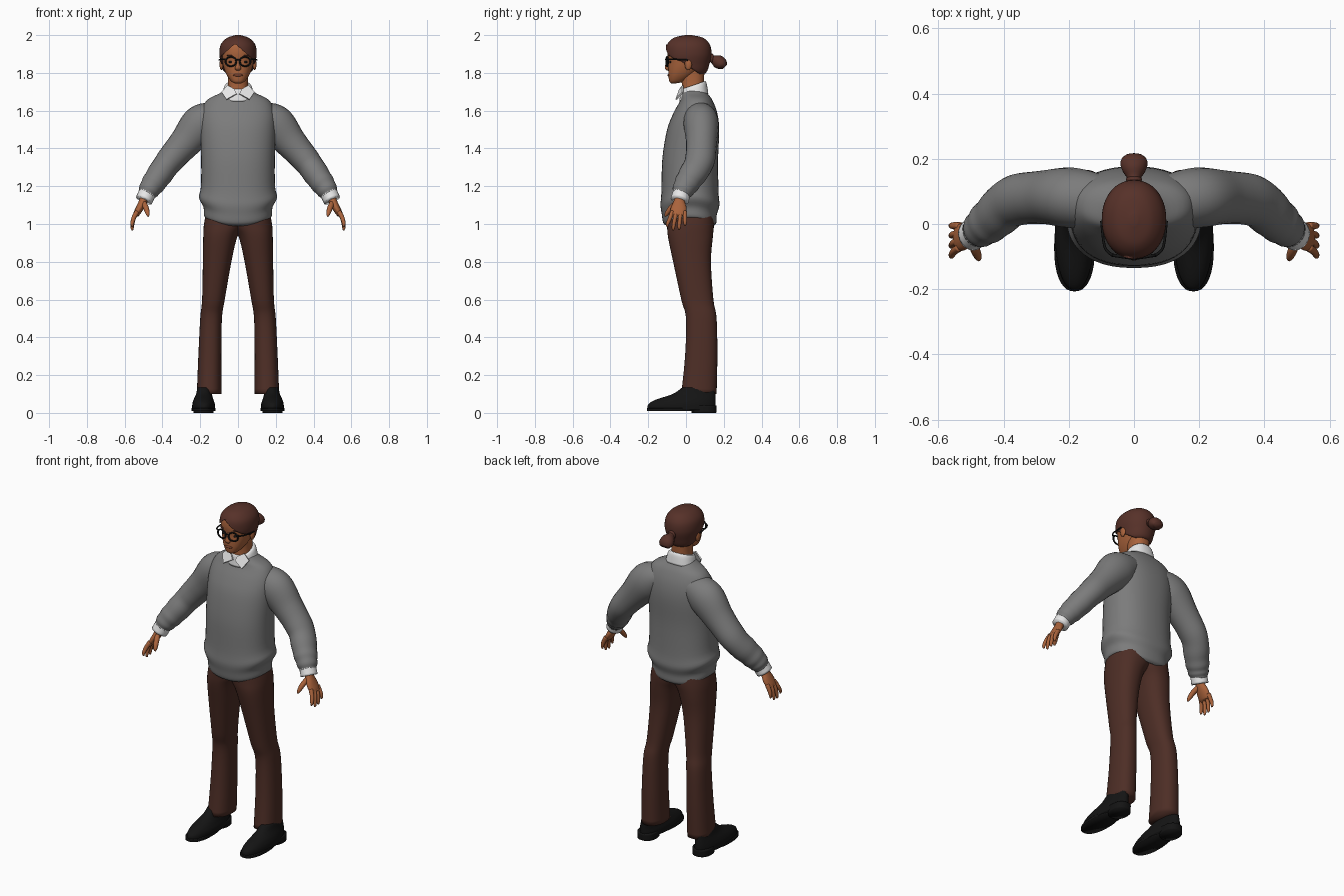
import bpy, math
from mathutils import Vector

default = bpy.data.objects.get("Cube")
if default:
    bpy.data.objects.remove(default, do_unlink=True)


def material(name, *rgb):
    m = bpy.data.materials.new(name)
    m.use_nodes = True
    m.diffuse_color = (*rgb, 1)
    shader = m.node_tree.nodes["Principled BSDF"]
    shader.inputs["Base Color"].default_value = (*rgb, 1)
    shader.inputs["Roughness"].default_value = 0.8
    return m


GREY = material("sweater grey", 0.2, 0.2, 0.2)
WHITE = material("shirt white", 0.8, 0.8, 0.8)
BROWN = material("trouser brown", 0.075, 0.027, 0.019)
HAIR = material("hair brown", 0.095, 0.031, 0.022)
SKIN = material("skin", 0.4, 0.125, 0.045)
LIP = material("lip", 0.25, 0.07, 0.035)
BLACK = material("black", 0.007, 0.007, 0.007)


def finish(obj, mat, mirror=False, smooth=True):
    obj.data.materials.append(mat)
    if smooth:
        obj.data.shade_smooth()
    if mirror:
        obj.modifiers.new("Mirror", "MIRROR")
    return obj


def mesh_object(name, verts, faces, mat, mirror=False, smooth=True):
    mesh = bpy.data.meshes.new(name)
    mesh.from_pydata(verts, [], faces)
    obj = bpy.data.objects.new(name, mesh)
    bpy.context.collection.objects.link(obj)
    return finish(obj, mat, mirror, smooth)


def spline(keys, steps):
    """Catmull-Rom interpolation of equally long tuples."""
    keys = [keys[0], *keys, keys[-1]]
    out = []
    for a, b, c, d in zip(keys, keys[1:], keys[2:], keys[3:]):
        for s in range(steps):
            t = s / steps
            out.append([q + t / 2 * (r - p + t * (2*p - 5*q + 4*r - w + t * (3*(q - r) + w - p)))
                        for p, q, r, w in zip(a, b, c, d)])
    return out + [list(keys[-1])]


def skin_rings(name, rings, mat, mirror=False):
    n = len(rings[0])
    verts = [v for ring in rings for v in ring]
    faces = [(i*n + j, i*n + (j+1) % n, (i+1)*n + (j+1) % n, (i+1)*n + j)
             for i in range(len(rings) - 1) for j in range(n)]
    faces += [tuple(reversed(range(n))), tuple(range(len(verts) - n, len(verts)))]
    return mesh_object(name, verts, faces, mat, mirror)


def loft(name, keys, mat, mirror=False, power=2.3, tilt=0, dip=None, sides=36, steps=4):
    """Stack level rounded sections given as (z, x0, x1, y0, y1)."""
    rings = []
    for z, x0, x1, y0, y1 in spline(keys, steps):
        ring = []
        for k in range(sides):
            a = math.tau * k / sides
            c, s = [math.copysign(abs(f) ** (2 / power), f) for f in (math.cos(a), math.sin(a))]
            drop = dip(z) * s * s if dip else 0
            ring.append(((x0 + x1 + c * (x1 - x0)) / 2, (y0 + y1 + s * (y1 - y0)) / 2,
                         z + tilt * s - drop))
        rings.append(ring)
    return skin_rings(name, rings, mat, mirror)


def even(*keys):
    return [(z, -r, r, y0, y1) for z, r, y0, y1 in keys]


def tube(name, keys, mat, mirror=False, ref=(0, 1, 0), sides=16, steps=4, ripple=None):
    """Sweep ellipses along a path given as (x, y, z, radius along ref, radius across)."""
    pts = spline(keys, steps)
    rings = []
    for i, p in enumerate(pts):
        ahead, behind = pts[min(i + 1, len(pts) - 1)], pts[max(i - 1, 0)]
        t = (Vector(ahead[:3]) - Vector(behind[:3])).normalized()
        u = Vector(ref)
        u = (u - t * u.dot(t)).normalized()
        v = t.cross(u)
        f = ripple(i / (len(pts) - 1)) if ripple else 1
        rings.append([Vector(p[:3]) + f * (u * p[3] * math.cos(a) + v * p[4] * math.sin(a))
                      for a in [math.tau * k / sides for k in range(sides)]])
    return skin_rings(name, rings, mat, mirror)


def ball(name, at, size, mat, mirror=False):
    bpy.ops.mesh.primitive_uv_sphere_add(segments=16, ring_count=10, location=at)
    obj = bpy.context.object
    obj.name, obj.scale = name, size
    bpy.ops.object.transform_apply(location=True, rotation=True, scale=True)
    return finish(obj, mat, mirror)


# Sweater body with a blousy hem that hangs lower at front and back
loft("sweater_body", even(
    (1.03, .168, -.10, .145), (1.045, .18, -.12, .16), (1.09, .183, -.128, .163),
    (1.14, .207, -.135, .177), (1.2, .196, -.13, .172), (1.35, .195, -.125, .17),
    (1.5, .2, -.1, .176), (1.59, .195, -.065, .165), (1.655, .165, -.03, .14),
    (1.69, .1, -.025, .115), (1.71, .07, -.015, .1)), GREY,
    dip=lambda z: .04 * max(0, min(1, (1.3 - z) / .15)), sides=48)

# Sleeves with folds toward the wrist
tube("sleeve", [
    (.1, .07, 1.58, .08, .07), (.19, .08, 1.53, .093, .105), (.28, .082, 1.43, .082, .085),
    (.37, .07, 1.325, .078, .072), (.43, .02, 1.24, .07, .066), (.465, -.01, 1.19, .06, .058),
    (.485, -.025, 1.155, .048, .046)], GREY, True, sides=24, steps=6,
    ripple=lambda t: 1 + .035 * max(0, t - .3) * math.sin(44 * t) / .7)

# Shirt cuffs, collar and collar wings
tube("shirt_cuff", [(.475, -.02, 1.175, .046, .046), (.498, -.034, 1.125, .049, .046)],
     WHITE, True, sides=20)
loft("shirt_collar", even((1.67, .088, -.035, .118), (1.72, .075, -.03, .11),
                          (1.735, .066, -.026, .102)), WHITE, tilt=.022)
wing = mesh_object("collar_wing", [
    (.008, -.042, 1.69), (.062, -.056, 1.66), (.088, -.02, 1.7), (.055, -.02, 1.735),
    (.02, -.036, 1.715)], [(0, 1, 2, 3, 4)], WHITE, True, False)
wing.modifiers.new("Thickness", "SOLIDIFY").thickness = .008

# Trousers
loft("trouser_leg", [
    (.1, .088, .218, -.025, .162), (.3, .088, .21, -.005, .166), (.5, .085, .2, 0, .162),
    (.6, .07, .19, -.025, .145), (.8, .035, .186, -.068, .132), (.93, .004, .184, -.095, .142),
    (1, -.04, .18, -.1, .148), (1.08, -.06, .165, -.1, .145)], BROWN, True, steps=5)

# Shoes: upper, sole and raised heel
loft("shoe_upper", [
    (.015, .122, .242, -.203, .155), (.045, .122, .242, -.2, .157), (.07, .13, .235, -.16, .157),
    (.1, .138, .222, -.07, .155), (.135, .14, .215, -.02, .15)], BLACK, True, power=2.1)
loft("shoe_sole", [(.01, .12, .245, -.207, .06), (.025, .12, .245, -.207, .07)], BLACK, True)
loft("shoe_heel", [(0, .13, .236, .03, .16), (.04, .13, .236, .025, .162)], BLACK, True)

# Hands
tube("palm", [
    (.49, -.03, 1.16, .026, .024), (.5, -.035, 1.125, .028, .022), (.52, -.038, 1.085, .042, .02),
    (.54, -.042, 1.05, .04, .016), (.543, -.042, 1.04, .03, .008)], SKIN, True)
for i, (name, tip) in enumerate([("index", .985), ("middle", .967), ("ring", .97), ("little", .99)]):
    y = -.072 + .022 * i
    lean = -.026 + .009 * i
    tube(name + "_finger", [
        (.535, y, 1.065, .012, .013), (.553, y + lean / 2, 1.03, .011, .012),
        (.56, y + lean, tip + .015, .009, .009), (.558, y + lean, tip, .004, .004)],
        SKIN, True, sides=10)
tube("thumb", [(.5, -.045, 1.115, .014, .016), (.487, -.08, 1.085, .015, .014),
               (.478, -.102, 1.055, .011, .011), (.475, -.11, 1.04, .004, .005)],
     SKIN, True, ref=(1, 0, 0), sides=10)

# Neck and head
loft("neck", even((1.66, .062, -.022, .1), (1.74, .054, -.022, .094),
                  (1.83, .056, -.03, .1)), SKIN)
loft("head", even(
    (1.745, .018, -.078, -.05), (1.755, .036, -.088, -.01), (1.785, .058, -.093, .04),
    (1.82, .073, -.094, .08), (1.86, .083, -.093, .11), (1.91, .086, -.098, .118),
    (1.955, .075, -.085, .1), (1.985, .03, -.03, .05)), SKIN)
ball("ear", (.088, .012, 1.845), (.01, .019, .03), SKIN, True)
tube("nose", [(0, -.088, 1.872, .007, .008), (0, -.098, 1.845, .009, .01),
              (0, -.1, 1.826, .017, .012), (0, -.093, 1.816, .012, .005)],
     SKIN, ref=(1, 0, 0))
ball("lips", (0, -.09, 1.788), (.026, .008, .007), LIP)
ball("eye", (.036, -.082, 1.858), (.014, .006, .007), BLACK, True)
ball("eyebrow", (.038, -.084, 1.892), (.022, .01, .004), HAIR, True)

# Hair cap, lifted to a parted hairline
hair = loft("hair", even(
    (1.79, .03, 0, .06), (1.8, .075, -.09, .105), (1.85, .09, -.1, .125),
    (1.9, .099, -.107, .135), (1.95, .091, -.1, .126), (1.985, .058, -.065, .092),
    (2, .012, -.005, .03)), HAIR, power=2.1, sides=64, steps=8)
for v in hair.data.vertices:
    x, y, z = v.co
    limit = 1.955 - .9 * abs(x + .015) if y < -.03 else 1.865 - .7 * (y + .03)
    v.co.z = max(z, limit)

# Ponytail with its tie
tube("ponytail", [(0, .115, 1.885, .03, .03), (0, .138, 1.875, .02, .02),
                  (0, .165, 1.862, .036, .034), (0, .19, 1.847, .042, .032),
                  (0, .206, 1.832, .03, .016)], HAIR, ref=(1, 0, 0))
ball("hair_tie", (0, .137, 1.876), (.025, .012, .026), HAIR)

# Glasses
bpy.ops.mesh.primitive_torus_add(major_radius=.029, minor_radius=.005, major_segments=28,
                                 minor_segments=8, location=(.038, -.1, 1.86),
                                 rotation=(math.pi / 2, 0, .15))
rim = bpy.context.object
rim.name, rim.scale = "glasses_rim", (1, .85, 1)
bpy.ops.object.transform_apply(location=True, rotation=True, scale=True)
finish(rim, BLACK, True)
tube("glasses_temple", [(.066, -.096, 1.872, .005, .005), (.09, -.07, 1.872, .004, .004),
                        (.1, .01, 1.868, .004, .004)], BLACK, True, ref=(0, 0, 1), sides=8)
tube("glasses_bridge", [(-.012, -.103, 1.867, .004, .004), (0, -.107, 1.87, .004, .004),
                        (.012, -.103, 1.867, .004, .004)], BLACK, sides=8)
